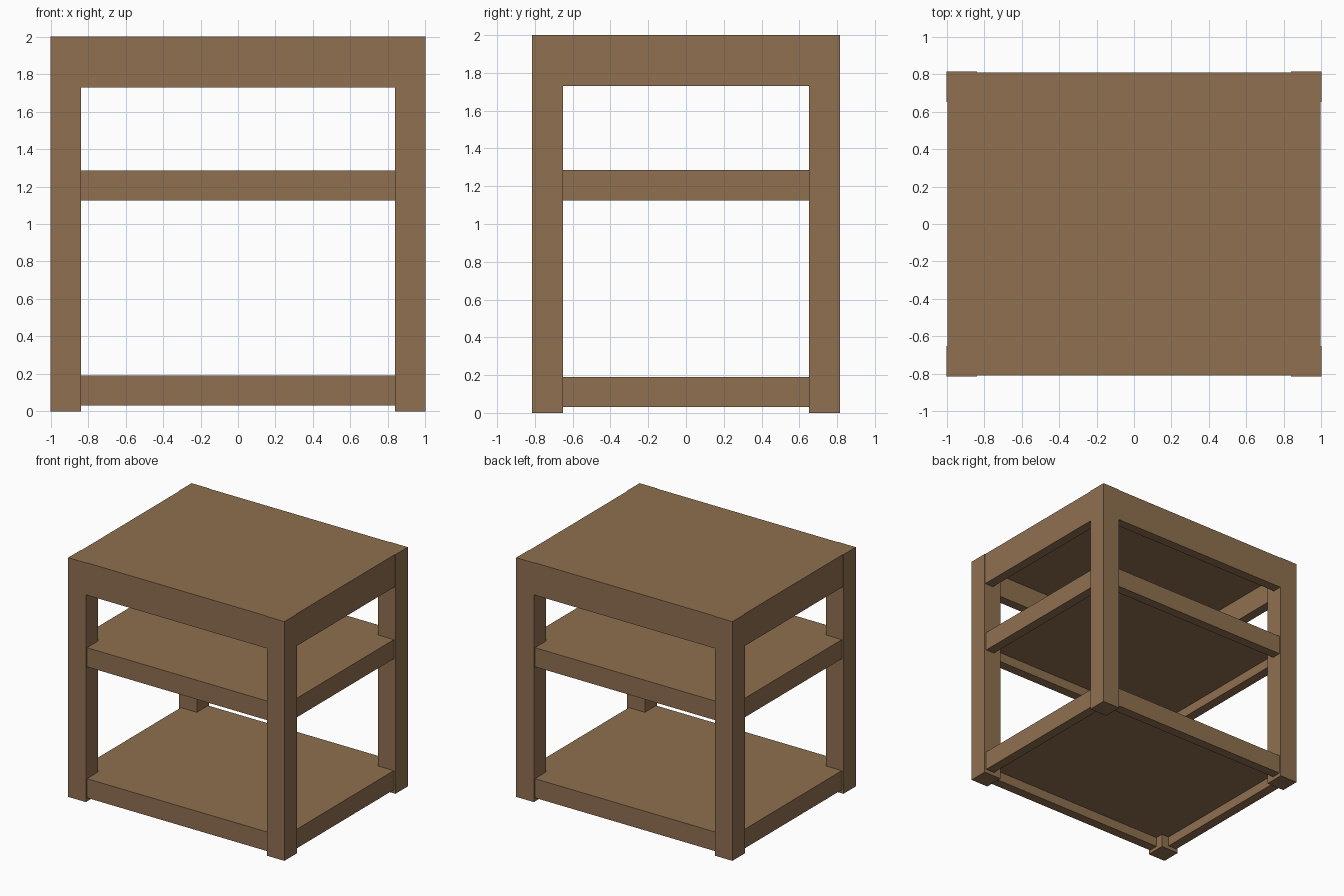
import bpy

# Remove the default cube
old = bpy.data.objects.get("Cube")
if old:
    bpy.data.objects.remove(old, do_unlink=True)

# Single wood colour
wood = bpy.data.materials.new("brown wood")
wood.use_nodes = True
colour = (0.275, 0.162, 0.08, 1)
wood.diffuse_color = colour
wood.node_tree.nodes["Principled BSDF"].inputs["Base Color"].default_value = colour


def box(name, low, high):
    """Axis-aligned board between two corners."""
    bpy.ops.mesh.primitive_cube_add(size=1)
    ob = bpy.context.object
    ob.name = name
    ob.location = [(a + b) / 2 for a, b in zip(low, high)]
    ob.scale = [b - a for a, b in zip(low, high)]
    ob.data.materials.append(wood)
    return ob


W, D, H = 1.0, 0.815, 2.0      # half width, half depth, height
LEG = 0.163                    # leg thickness
BOARD = 0.08                   # rail thickness
IX, IY = W - LEG, D - LEG      # inner leg faces

# Four corner legs
for sx, side in ((1, "left"), (-1, "right")):
    for sy, end in ((-1, "front"), (1, "back")):
        xs = sorted((sx * IX, sx * W))
        ys = sorted((sy * IY, sy * D))
        box(f"{end}_{side}_leg", (xs[0], ys[0], 0), (xs[1], ys[1], H))


def tier(name, bottom, top, inset, thick):
    """Four rails between the legs around a thinner panel."""
    for s, end in ((-1, "front"), (1, "back")):
        ys = sorted((s * (D - inset), s * (D - inset - BOARD)))
        box(f"{name}_{end}_rail", (-IX, ys[0], bottom), (IX, ys[1], top))
    for s, side in ((1, "left"), (-1, "right")):
        xs = sorted((s * (W - inset), s * (W - inset - BOARD)))
        box(f"{name}_{side}_rail", (xs[0], -IY, bottom), (xs[1], IY, top))
    px, py = W - inset - BOARD, D - inset - BOARD
    box(f"{name}_panel", (-px, -py, top - thick), (px, py, top))


# Lower shelf, middle shelf and top with deep apron
tier("lower_shelf", 0.03, 0.19, 0.015, 0.08)
tier("middle_shelf", 1.125, 1.285, 0.015, 0.08)
tier("top", 1.73, H, 0.005, 0.08)
